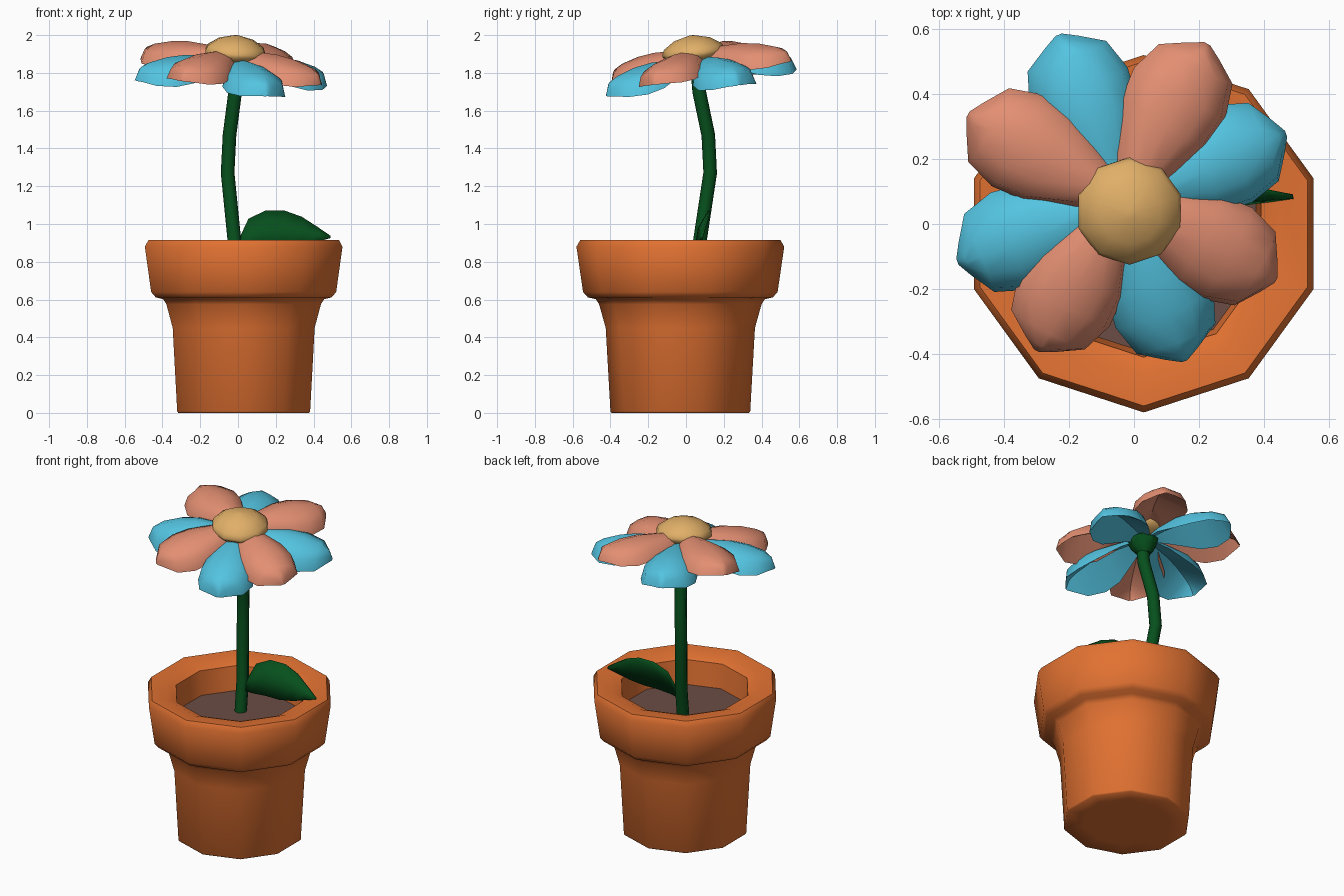
import bpy, bmesh, math
from mathutils import Vector, Matrix

cube = bpy.data.objects.get("Cube")
if cube:
    bpy.data.objects.remove(cube, do_unlink=True)


def material(name, rgb):
    m = bpy.data.materials.new(name)
    m.use_nodes = True
    m.diffuse_color = (*rgb, 1)
    m.node_tree.nodes["Principled BSDF"].inputs["Base Color"].default_value = (*rgb, 1)
    return m


terracotta = material("terracotta", (0.76, 0.168, 0.032))
soil_brown = material("soil_brown", (0.145, 0.073, 0.058))
leaf_green = material("leaf_green", (0.002, 0.08, 0.012))
petal_pink = material("petal_pink", (0.77, 0.275, 0.17))
petal_blue = material("petal_blue", (0.088, 0.55, 0.75))
centre_yellow = material("centre_yellow", (0.75, 0.43, 0.138))


def finish(name, bm, mat, angle=40, thickness=0):
    bmesh.ops.recalc_face_normals(bm, faces=bm.faces)
    mesh = bpy.data.meshes.new(name)
    bm.to_mesh(mesh)
    bm.free()
    mesh.materials.append(mat)
    obj = bpy.data.objects.new(name, mesh)
    bpy.context.collection.objects.link(obj)
    bpy.ops.object.select_all(action='DESELECT')
    obj.select_set(True)
    bpy.context.view_layer.objects.active = obj
    bpy.ops.object.shade_smooth_by_angle(angle=math.radians(angle))
    if thickness:
        mod = obj.modifiers.new("thickness", 'SOLIDIFY')
        mod.thickness = thickness
        mod.offset = 0
    return obj


def skin(bm, rows, closed=False):
    """Bridge rows of points with quads; closed rows make a capped tube."""
    grid = [[bm.verts.new(p) for p in row] for row in rows]
    for a, b in zip(grid, grid[1:]):
        n = len(a)
        for i in range(n if closed else n - 1):
            j = (i + 1) % n
            bm.faces.new((a[i], a[j], b[j], b[i]))
    if closed:
        bm.faces.new(grid[0])
        bm.faces.new(grid[-1])


def ring(centre, r, sides, u=Vector((1, 0, 0)), v=Vector((0, 1, 0))):
    angles = [math.tau * i / sides - math.pi / 2 for i in range(sides)]
    return [Vector(centre) + r * (math.cos(a) * u + math.sin(a) * v) for a in angles]


def lathe(name, profile, sides, mat, angle=40):
    """Turn a (radius, height) profile."""
    bm = bmesh.new()
    skin(bm, [ring((0, 0, z), r, sides) for r, z in profile], True)
    return finish(name, bm, mat, angle)


def tilted(x_degrees):
    """Tip the flower head to the front and to its left."""
    return (Matrix.Rotation(math.radians(x_degrees), 4, 'X')
            @ Matrix.Rotation(math.radians(4), 4, 'Y'))


# Pot with a heavy rim, softened underneath and inside
pot_place = (0.03, -0.03, 0)
pot = lathe("pot", [(0.25, 0), (0.364, 0), (0.37, 0.008), (0.395, 0.45), (0.43, 0.575),
                    (0.448, 0.602), (0.49, 0.612), (0.515, 0.64), (0.55, 0.88),
                    (0.53, 0.915), (0.44, 0.91), (0.38, 0.885), (0.36, 0.7)],
            10, terracotta, 58)
pot.location = pot_place

# Soil disc
soil = lathe("soil", [(0.365, 0.71), (0.365, 0.735)], 10, soil_brown)
soil.location = pot_place

# Stem: a bent eight-sided tube
path = [(-0.01, 0.04, 0.71), (-0.02, 0.075, 0.92), (-0.055, 0.128, 1.27),
        (-0.045, 0.118, 1.47), (-0.015, 0.07, 1.7), (-0.012, 0.055, 1.88)]
path = [Vector(p) for p in path]
rows = []
for i, p in enumerate(path):
    along = (path[min(i + 1, len(path) - 1)] - path[max(i - 1, 0)]).normalized()
    u = Vector((0, 1, 0)).cross(along).normalized()
    rows.append(ring(p, 0.036, 8, u, along.cross(u)))
bm = bmesh.new()
skin(bm, rows, True)
finish("stem", bm, leaf_green, 50)

# Leaf: a folded blade leaning back, (centre, half width) along its length
blade = [((-0.01, 0.07, 0.87), 0.01), ((0.06, 0.08, 0.945), 0.085), ((0.15, 0.088, 0.97), 0.104),
         ((0.25, 0.09, 0.97), 0.104), ((0.34, 0.09, 0.96), 0.08),
         ((0.42, 0.087, 0.945), 0.04), ((0.49, 0.085, 0.93), 0.004)]
across = Vector((-0.04, 0.33, 0.94)).normalized()
outward = Vector((0, -0.94, 0.33)).normalized()
bm = bmesh.new()
skin(bm, [[Vector(c) + across * w * s + outward * 0.2 * w * (1 - abs(s)) for s in (-1, 0, 1)]
          for c, w in blade])
finish("leaf", bm, leaf_green, 40, 0.012)

# Petals: (reach, half width, crown height, edge drop) from root to tip
stations = [(0.03, 0.035, 0.012, 0.02), (0.12, 0.088, 0.024, 0.055), (0.27, 0.152, 0.026, 0.11),
            (0.37, 0.162, 0.014, 0.115), (0.47, 0.13, -0.012, 0.09),
            (0.518, 0.055, -0.035, 0.06), (0.543, 0.01, -0.088, 0.006)]


def petal(name, degrees, height, tilt, droop, mat):
    """Rounded above with a steep lip, folded to a sharp groove below."""
    rows = []
    for reach, w, crown, drop in stations:
        crown, drop = crown * droop, drop * droop
        inner = max(w - 0.022, w * 0.6)
        half = [(w, crown - drop), (inner, crown - drop * 0.42),
                (inner * 0.55, crown - drop * 0.16)]
        rows.append([(reach, -y, z) for y, z in half] + [(reach, 0, crown)]
                    + [(reach, y, z) for y, z in reversed(half)]
                    + [(reach, 0, crown - min(0.02, drop * 0.6))])
    bm = bmesh.new()
    skin(bm, rows, True)
    obj = finish(name, bm, mat, 42)
    obj.matrix_world = (Matrix.Translation((-0.03, 0.068, height)) @ tilted(tilt)
                        @ Matrix.Rotation(math.radians(degrees), 4, 'Z'))


for k in range(4):
    petal(f"upper_petal_{k + 1}", 61 + 90 * k, 1.905, 8.5, 1.05, petal_pink)
    petal(f"lower_petal_{k + 1}", 21 + 90 * k, 1.858, 6.5, 1.2, petal_blue)

# Domed flower centre
centre = lathe("flower_centre", [(0.13, -0.13), (0.165, -0.1), (0.166, -0.085), (0.155, -0.06),
                                 (0.095, -0.02), (0.015, 0)], 10, centre_yellow, 50)
centre.matrix_world = Matrix.Translation((-0.008, 0.03, 1.998)) @ tilted(6.5)

# Flared green cup where the stem meets the petals
cup = lathe("flower_cup", [(0.036, -0.09), (0.075, -0.045), (0.09, 0)], 8, leaf_green)
cup.matrix_world = Matrix.Translation((-0.015, 0.06, 1.85)) @ tilted(6.5)
